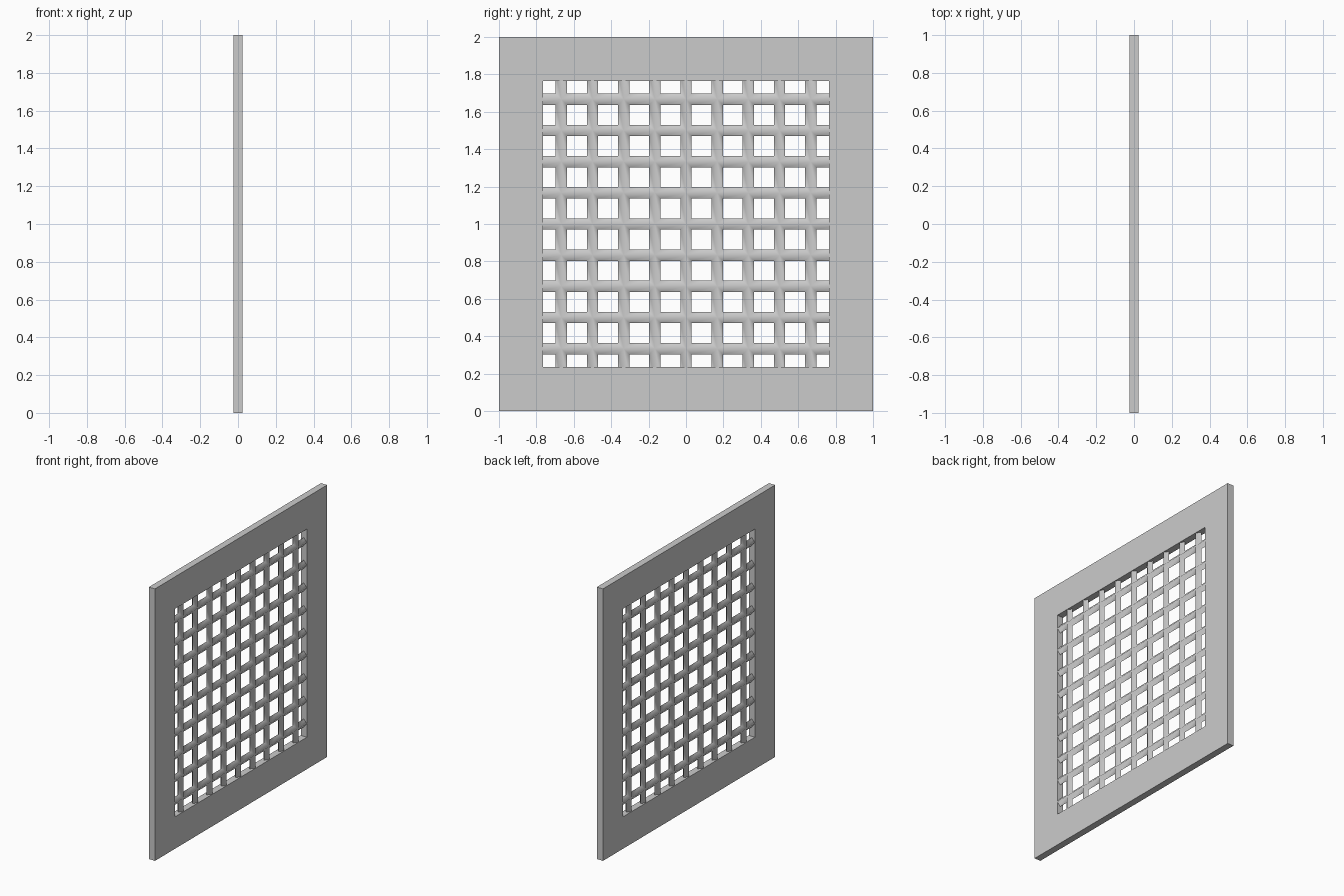
import bpy
import bmesh
from math import radians

if "Cube" in bpy.data.objects:
    bpy.data.objects.remove(bpy.data.objects["Cube"])

HALF = 1.0        # outer half size of the panel
OPEN = 0.765      # half size of the opening
DEPTH = 0.025     # half thickness of the frame
PITCH = 1 / 6     # lattice spacing
BAR = 0.06        # lattice bar width


def add_object(name, bm):
    bmesh.ops.recalc_face_normals(bm, faces=bm.faces)
    mesh = bpy.data.meshes.new(name)
    bm.to_mesh(mesh)
    bm.free()
    obj = bpy.data.objects.new(name, mesh)
    bpy.context.collection.objects.link(obj)
    return obj


# Mitred square frame: four square loops joined round the section
bm = bmesh.new()
section = [(HALF, -DEPTH), (HALF, DEPTH), (OPEN, DEPTH), (OPEN, -DEPTH)]
loops = [[bm.verts.new((x, sy * r, 1 + sz * r))
          for sy, sz in ((-1, -1), (1, -1), (1, 1), (-1, 1))]
         for r, x in section]
for i in range(4):
    a, b = loops[i], loops[(i + 1) % 4]
    for j in range(4):
        k = (j + 1) % 4
        bm.faces.new((a[j], a[k], b[k], b[j]))
add_object("frame", bm)

# Lattice: square grid turned into bars, outer edge hidden in the frame
CELLS = 10
bm = bmesh.new()
bmesh.ops.create_grid(bm, x_segments=CELLS, y_segments=CELLS, size=CELLS * PITCH / 2)
for v in bm.verts:
    v.co = (0, v.co.x, 1 + v.co.y)
lattice = add_object("lattice", bm)
wire = lattice.modifiers.new("bars", 'WIREFRAME')
wire.thickness = BAR
wire.use_even_offset = True
wire.use_boundary = True
bpy.context.view_layer.objects.active = lattice
lattice.select_set(True)
bpy.ops.object.modifier_apply(modifier="bars")

# Keep the diamond bars just within the frame thickness
deepest = max(abs(v.co.x) for v in lattice.data.vertices)
for v in lattice.data.vertices:
    v.co.x *= min(1, 0.024 / deepest)
bpy.ops.object.shade_smooth_by_angle(angle=radians(85))
